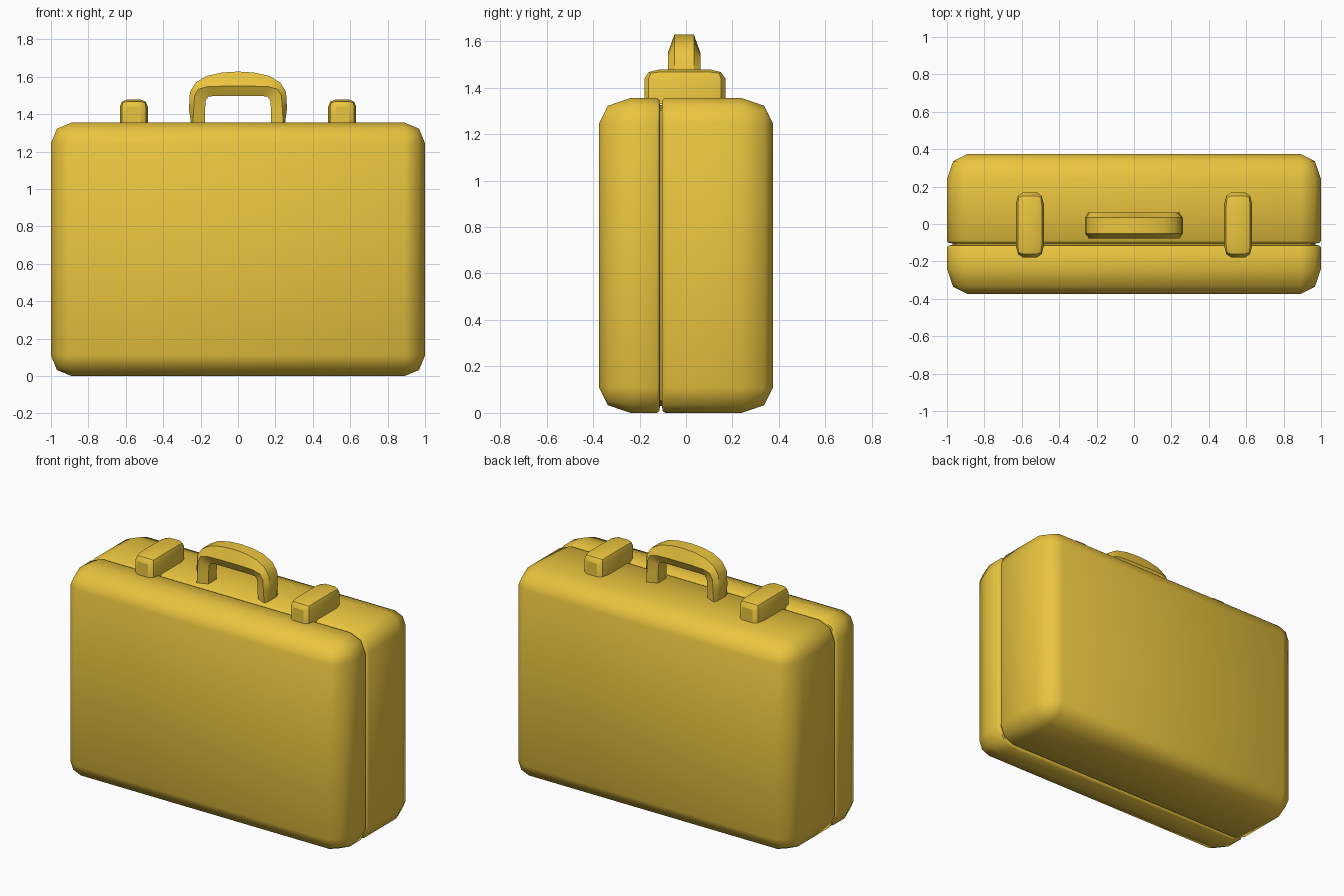
import bpy, bmesh, math

if "Cube" in bpy.data.objects:
    bpy.data.objects.remove(bpy.data.objects["Cube"])

yellow = bpy.data.materials.new("yellow_shell")
yellow.diffuse_color = (0.83, 0.56, 0.05, 1)
yellow.use_nodes = True
yellow.node_tree.nodes["Principled BSDF"].inputs["Base Color"].default_value = yellow.diffuse_color


def finish(name, bm, angle):
    bmesh.ops.remove_doubles(bm, verts=bm.verts, dist=1e-4)
    bmesh.ops.recalc_face_normals(bm, faces=bm.faces)
    me = bpy.data.meshes.new(name)
    bm.to_mesh(me)
    bm.free()
    me.materials.append(yellow)
    ob = bpy.data.objects.new(name, me)
    bpy.context.collection.objects.link(ob)
    bpy.ops.object.select_all(action='DESELECT')
    ob.select_set(True)
    bpy.context.view_layer.objects.active = ob
    bpy.ops.object.shade_smooth_by_angle(angle=math.radians(angle))
    return ob


def loft(name, rings, angle):
    """Skin a list of closed point loops and cap both ends."""
    bm = bmesh.new()
    loops = [[bm.verts.new(p) for p in ring] for ring in rings]
    n = len(loops[0])
    for a, b in zip(loops, loops[1:]):
        for i in range(n):
            j = (i + 1) % n
            bm.faces.new((a[i], a[j], b[j], b[i]))
    bm.faces.new(loops[0])
    bm.faces.new(loops[-1])
    return finish(name, bm, angle)


# Case: rounded rectangles stacked along y, pinched in at the seam
W, H, R = 1.0, 1.355, 0.11


def case_ring(y, inset):
    r = max(R - inset, 0.0)
    pts = []
    for k in range(4):
        sx = 1 if k in (0, 3) else -1
        sz = 1 if k < 2 else -1
        for s in range(3):
            a = math.radians(90 * k + 45 * s)
            pts.append((sx * (W - inset - r) + r * math.cos(a), y,
                        H / 2 + sz * (H / 2 - inset - r) + r * math.sin(a)))
    return pts


case_profile = [(-0.375, 0.11), (-0.336, 0.033), (-0.24, 0), (-0.125, 0),
                (-0.115, 0.008), (-0.112, 0.03), (-0.104, 0.03),
                (-0.100, 0.008), (-0.090, 0), (0.24, 0), (0.336, 0.033), (0.375, 0.11)]
loft("case_shell", [case_ring(y, d) for y, d in case_profile], 44)

# Latches: bevelled bars across the seam
for side, x in (("left", -0.557), ("right", 0.557)):
    bm = bmesh.new()
    bmesh.ops.create_cube(bm, size=1)
    for v in bm.verts:
        v.co.x *= 0.15
        v.co.y *= 0.205
        v.co.z = 1.33 if v.co.z < 0 else 1.478
    edges = [e for e in bm.edges if max(v.co.z for v in e.verts) > 1.4]
    bmesh.ops.bevel(bm, geom=edges, offset=0.038, segments=2, profile=0.5, affect='EDGES')
    for v in bm.verts:
        v.co.x += x
        v.co.y = v.co.y * 1.7 - 0.005
    finish(side + "_latch", bm, 35)

# Handle: hexagonal section swept over an arch, given as outer / middle / inner edge lines
outer = [(.25, 1.34), (.262, 1.43), (.257, 1.52), (.225, 1.57), (.165, 1.605), (.085, 1.623), (0, 1.628)]
mid = [(.243, 1.34), (.237, 1.43), (.232, 1.50), (.213, 1.533), (.165, 1.547), (.08, 1.55), (0, 1.55)]
inner = [(.177, 1.34), (.176, 1.43), (.172, 1.475), (.158, 1.494), (.13, 1.497), (.07, 1.497), (0, 1.497)]


def handle_ring(o, m, i, s):
    section = [(o, -.042), (m, -.07), (i, -.042), (i, .042), (m, .07), (o, .042)]
    return [(s * p[0], y - 0.008, p[1]) for p, y in section]


stations = list(zip(outer, mid, inner))
rings = [handle_ring(*t, -1) for t in stations] + [handle_ring(*t, 1) for t in stations[-2::-1]]
loft("handle", rings, 35)
